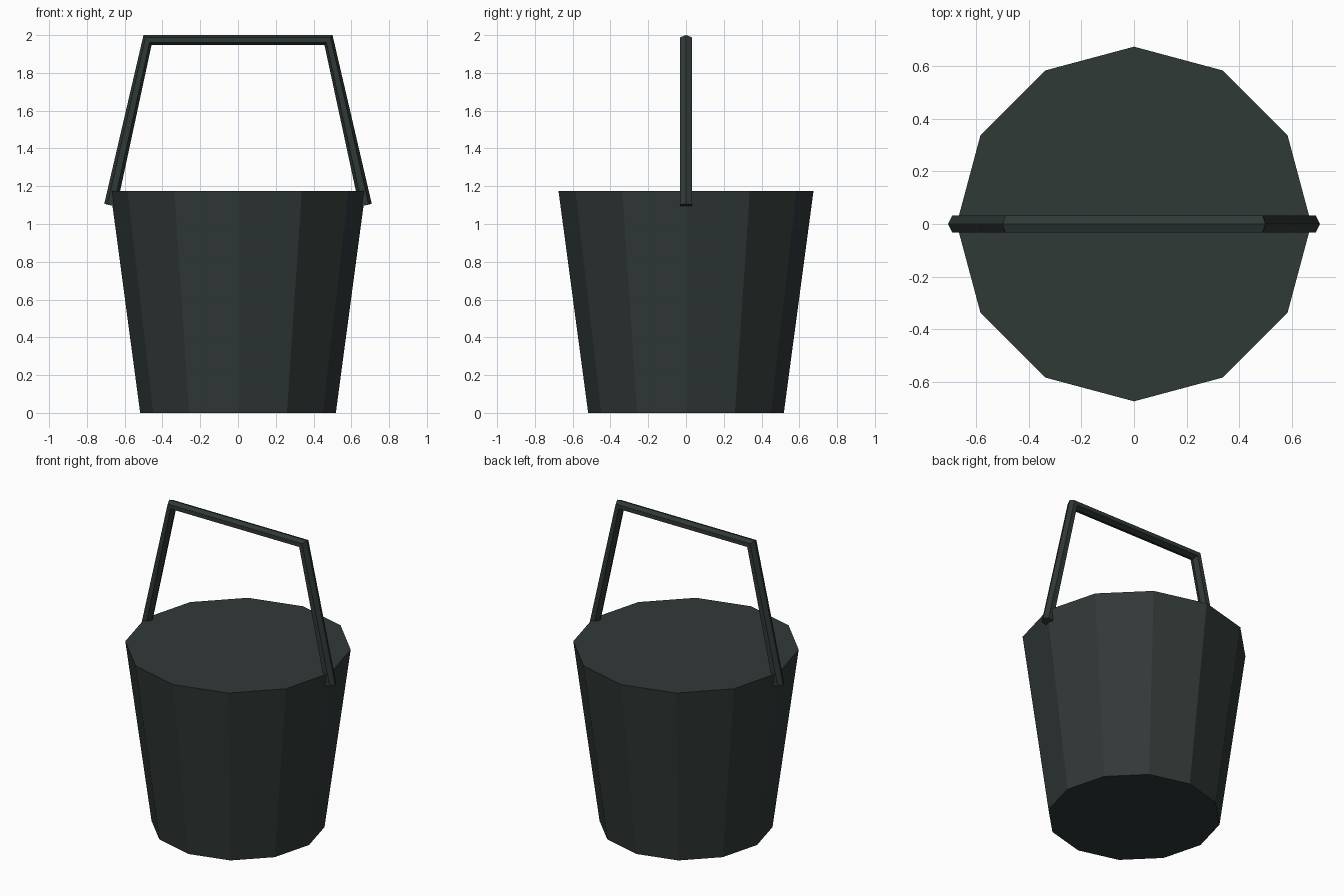
import bpy
import bmesh
import math
from mathutils import Vector

if "Cube" in bpy.data.objects:
    bpy.data.objects.remove(bpy.data.objects["Cube"])

iron = bpy.data.materials.new("dark iron")
iron.diffuse_color = (0.030, 0.041, 0.039, 1)
iron.use_nodes = True
iron.node_tree.nodes["Principled BSDF"].inputs["Base Color"].default_value = iron.diffuse_color


def loft(name, rings):
    """Bridge equal-sized rings of points and cap both ends, flat shaded."""
    bm = bmesh.new()
    loops = [[bm.verts.new(p) for p in ring] for ring in rings]
    n = len(loops[0])
    for a, b in zip(loops, loops[1:]):
        for i in range(n):
            j = (i + 1) % n
            bm.faces.new((a[i], a[j], b[j], b[i]))
    bm.faces.new(loops[0][::-1])
    bm.faces.new(loops[-1])
    bmesh.ops.recalc_face_normals(bm, faces=bm.faces)
    mesh = bpy.data.meshes.new(name)
    bm.to_mesh(mesh)
    bm.free()
    mesh.materials.append(iron)
    obj = bpy.data.objects.new(name, mesh)
    bpy.context.collection.objects.link(obj)
    return obj


def ring(center, u, v, ru, rv, sides):
    """Ring of points spanned by the directions u and v."""
    steps = [2 * math.pi * i / sides for i in range(sides)]
    return [center + u * (ru * math.cos(t)) + v * (rv * math.sin(t)) for t in steps]


X, Y = Vector((1, 0, 0)), Vector((0, 1, 0))

# Tapered twelve-sided bucket, closed at the rim
loft("bucket", [ring(Vector((0, 0, z)), X, Y, r, r, 12)
                for z, r in ((0, 0.518), (1.175, 0.675))])

# Six-sided handle swept along two slanted legs and a top bar
path = [Vector(p) for p in ((-0.675, 0, 1.099), (-0.479, 0, 1.974),
                            (0.479, 0, 1.974), (0.675, 0, 1.099))]
rings = []
for i, p in enumerate(path):
    before = (p - path[i - 1]).normalized() if i > 0 else Vector()
    after = (path[i + 1] - p).normalized() if i < 3 else Vector()
    outward = Y.cross(before + after).normalized()
    rings.append(ring(p, outward, Y, 0.034, 0.0325 / math.sin(math.pi / 3), 6))
loft("handle", rings)
